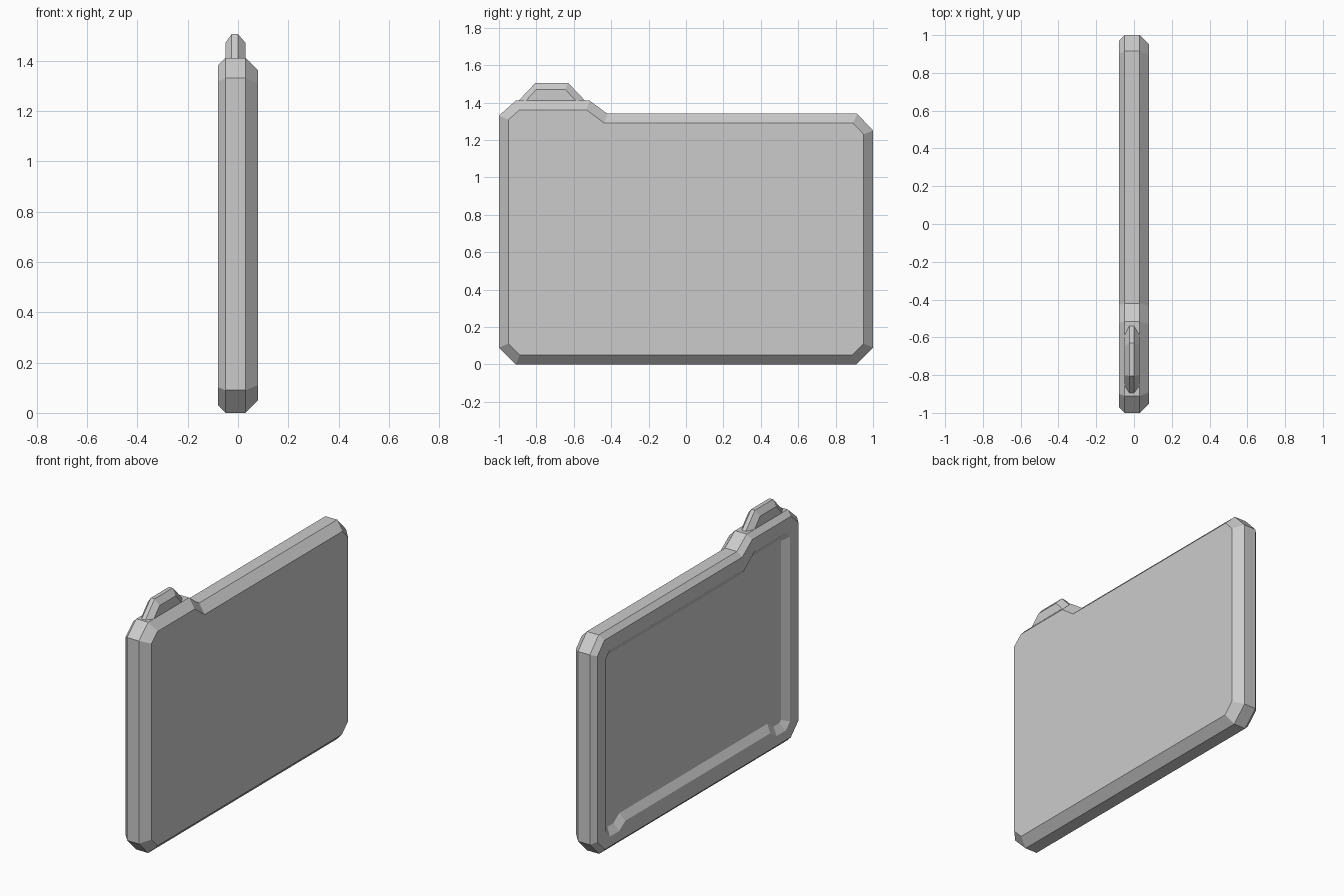
import bpy, bmesh
from mathutils import Vector

if "Cube" in bpy.data.objects:
    bpy.data.objects.remove(bpy.data.objects["Cube"])

GREY = (0.6, 0.6, 0.6, 1.0)
grey = bpy.data.materials.new("light_grey")
grey.use_nodes = True
grey.diffuse_color = GREY
grey.node_tree.nodes["Principled BSDF"].inputs["Base Color"].default_value = GREY


def offset(outline, d):
    """Move a counter-clockwise (y, z) outline inwards by d with mitred corners."""
    pts = [Vector(p) for p in outline]
    result = []
    for i, p in enumerate(pts):
        a = (p - pts[i - 1]).normalized()
        b = (pts[(i + 1) % len(pts)] - p).normalized()
        na, nb = Vector((-a.y, a.x)), Vector((-b.y, b.x))
        result.append(p + (na + nb) * d / (1 + na.dot(nb)))
    return result


def ring(bm, outline, x):
    return [bm.verts.new((x, p[0], p[1])) for p in outline]


def bridge(bm, a, b):
    for i in range(len(a)):
        j = (i + 1) % len(a)
        bm.faces.new((a[i], a[j], b[j], b[i]))


def finish(bm, name):
    bmesh.ops.recalc_face_normals(bm, faces=bm.faces)
    mesh = bpy.data.meshes.new(name)
    bm.to_mesh(mesh)
    bm.free()
    mesh.materials.append(grey)
    obj = bpy.data.objects.new(name, mesh)
    bpy.context.collection.objects.link(obj)


# Folder body: chamfered slab with a raised shoulder and a shallow tray in its back
outer = [(-.91, 0), (.91, 0), (1, .09), (1, 1.25), (.915, 1.34), (-.42, 1.34),
         (-.515, 1.41), (-.91, 1.41), (-1, 1.33), (-1, .09)]
opening = [(-.85, .09), (-.76, .09), (-.70, .13), (.70, .13), (.76, .09), (.85, .09),
           (.89, .13), (.89, 1.19), (.85, 1.23), (-.46, 1.23), (-.55, 1.30),
           (-.85, 1.30), (-.89, 1.26), (-.89, .13)]
bm = bmesh.new()
rings = [ring(bm, offset(outer, d), x)
         for x, d in ((.08, .05), (.03, 0), (-.05, 0), (-.08, .03))]
for a, b in zip(rings, rings[1:]):
    bridge(bm, a, b)
bm.faces.new(rings[0])
tray_edge = ring(bm, opening, -.08)
tray_floor = ring(bm, offset(opening, .045), -.05)
bridge(bm, tray_edge, tray_floor)
bm.faces.new(tray_floor)

# Flat rim between the back chamfer and the tray
rim_edges = []
for loop in (rings[-1], tray_edge):
    for i, v in enumerate(loop):
        rim_edges.append(bm.edges.get((loop[i - 1], v)))
bmesh.ops.triangle_fill(bm, edges=rim_edges, use_beauty=True, normal=(-1, 0, 0))
finish(bm, "folder_body")

# Index tab on the shoulder, bevelled on both faces
tab_outer = [(-.895, 1.41), (-.54, 1.41), (-.63, 1.505), (-.805, 1.505)]
tab_face = [(-.855, 1.41), (-.59, 1.41), (-.645, 1.47), (-.80, 1.47)]
bm = bmesh.new()
rings = [ring(bm, o, x) for o, x in
         ((tab_face, .03), (tab_outer, 0), (tab_outer, -.025), (tab_face, -.05))]
for a, b in zip(rings, rings[1:]):
    bridge(bm, a, b)
bm.faces.new(rings[0])
bm.faces.new(rings[-1])
finish(bm, "index_tab")
